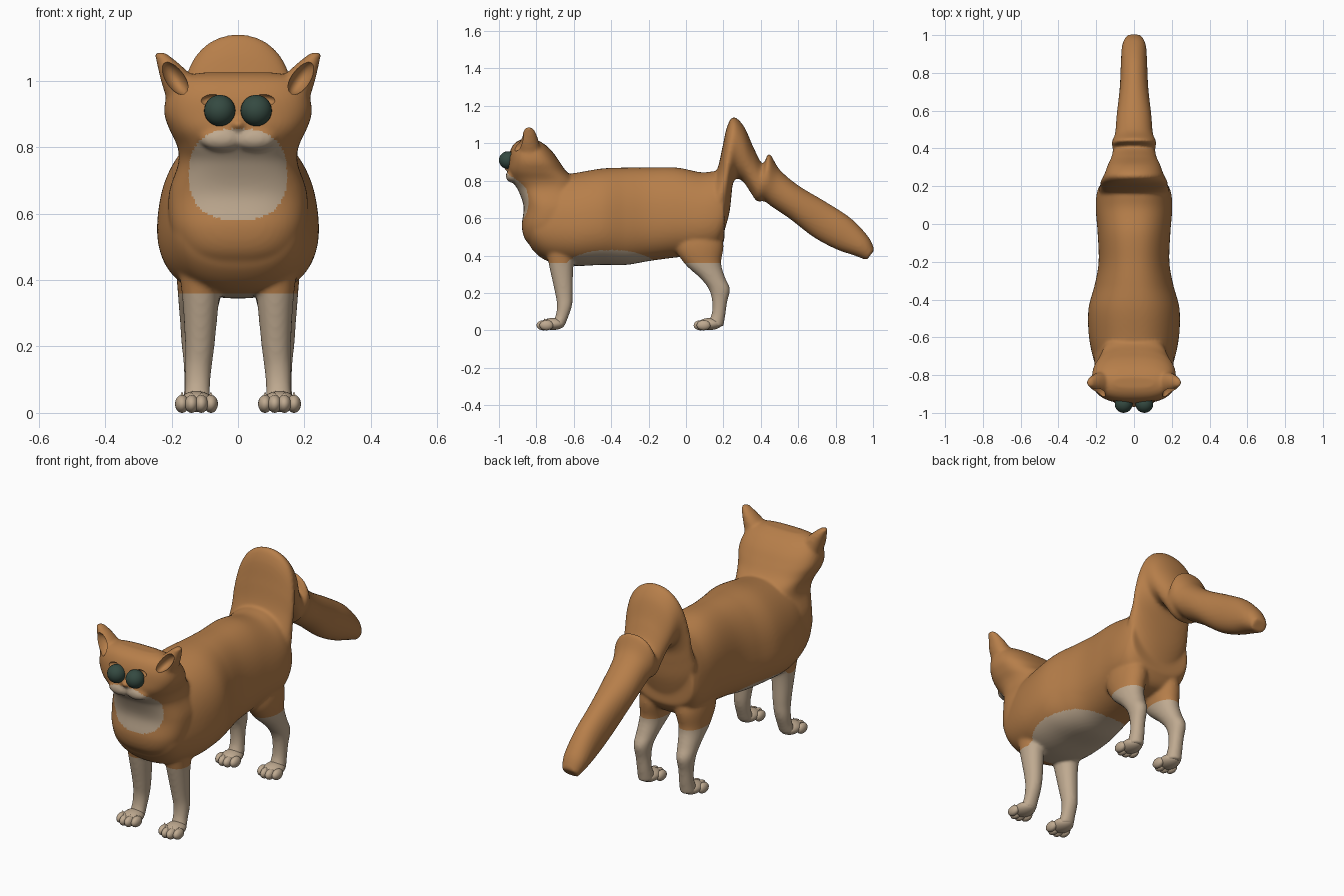
import bpy, bmesh, math
from mathutils import Matrix, Vector

default = bpy.data.objects.get("Cube")
if default:
    bpy.data.objects.remove(default, do_unlink=True)


def material(name, rgb):
    mat = bpy.data.materials.new(name)
    mat.use_nodes = True
    mat.diffuse_color = (*rgb, 1)
    mat.node_tree.nodes["Principled BSDF"].inputs["Base Color"].default_value = (*rgb, 1)
    return mat


ginger = material("ginger fur", (0.47, 0.21, 0.068))
cream = material("cream fur", (0.52, 0.40, 0.28))
eye_green = material("dark green eye", (0.035, 0.068, 0.053))


def spline(a, b, c, d, t):
    """Catmull-Rom blend between b and c."""
    return 0.5 * (2 * b + (c - a) * t + (2 * a - 5 * b + 4 * c - d) * t * t
                  + (3 * b - a - 3 * c + d) * t ** 3)


def loft(bm, sections, power=2.3, pear=0.0, side=1, steps=8, count=64):
    """Skin rings given as (y, z) of two opposite edge points, half width, centre x."""
    rows = [tuple(s) + (0.0,) * (6 - len(s)) for s in sections]
    path = []
    for i in range(len(rows) - 1):
        near = [rows[max(i - 1, 0)], rows[i], rows[i + 1], rows[min(i + 2, len(rows) - 1)]]
        for k in range(steps):
            path.append([spline(*vals, k / steps) for vals in zip(*near)])
    path.append(rows[-1])
    rings = []
    for ya, za, yb, zb, half, cx in path:
        mid = Vector((cx * side, (ya + yb) / 2, (za + zb) / 2))
        axis = Vector((0, (ya - yb) / 2, (za - zb) / 2))
        ring = []
        for j in range(count):
            angle = math.tau * j / count
            c, s = [math.copysign(abs(f(angle)) ** (2 / power), f(angle))
                    for f in (math.cos, math.sin)]
            ring.append(bm.verts.new(mid + axis * c + Vector((half * s * (1 - pear * c), 0, 0))))
        rings.append(ring)
    faces = [bm.faces.new(rings[0]), bm.faces.new(rings[-1])]
    for low, high in zip(rings, rings[1:]):
        for j in range(count):
            k = (j + 1) % count
            faces.append(bm.faces.new((low[j], low[k], high[k], high[j])))
    bmesh.ops.recalc_face_normals(bm, faces=faces)


def ellipsoid(bm, centre, radii, tilt=0.0):
    place = (Matrix.Translation(centre) @ Matrix.Rotation(tilt, 4, 'Y')
             @ Matrix.Diagonal((*radii, 1)))
    bmesh.ops.create_uvsphere(bm, u_segments=24, v_segments=14, radius=1, matrix=place)


def finish(bm, name, *mats):
    mesh = bpy.data.meshes.new(name)
    bm.to_mesh(mesh)
    bm.free()
    for mat in mats:
        mesh.materials.append(mat)
    obj = bpy.data.objects.new(name, mesh)
    bpy.context.collection.objects.link(obj)
    return obj


def smooth(obj, angle=0.9):
    bpy.ops.object.select_all(action='DESELECT')
    obj.select_set(True)
    bpy.context.view_layer.objects.active = obj
    bpy.ops.object.shade_smooth_by_angle(angle=angle)


# Torso: y, underside, back line, half width
torso = [(-.85, .50, .68, .10), (-.82, .43, .76, .17), (-.74, .37, .82, .205),
         (-.60, .345, .84, .235), (-.45, .35, .865, .238), (-.32, .35, .87, .205),
         (-.20, .37, .87, .185), (-.05, .39, .87, .19), (.08, .40, .845, .2),
         (.16, .42, .85, .195), (.205, .48, .83, .18)]
bm = bmesh.new()
loft(bm, [(y, top, y, low, w) for y, low, top, w in torso], 2.3, 0.12)

# Neck and head: height, face, nape, half width
head = [(.44, -.82, -.60, .12), (.49, -.862, -.57, .175), (.56, -.878, -.55, .205),
        (.66, -.868, -.56, .208), (.75, -.898, -.57, .18), (.80, -.932, -.59, .182),
        (.85, -.952, -.64, .205), (.90, -.95, -.675, .222), (.95, -.943, -.71, .216),
        (.99, -.925, -.75, .195), (1.012, -.90, -.785, .165), (1.024, -.87, -.81, .11)]
loft(bm, [(face, z, nape, z, w) for z, face, nape, w in head], 2.6)

# Raised rump and hanging tail: upper edge, lower edge, half width
tail = [(.08, .70, .19, .48, .17), (.13, .78, .23, .62, .185), (.17, .87, .243, .72, .18),
        (.195, .98, .25, .78, .178),
        (.22, 1.09, .265, .81, .168), (.255, 1.14, .28, .81, .155), (.31, 1.09, .31, .79, .14),
        (.36, .98, .35, .73, .12), (.41, .89, .38, .69, .112), (.445, .945, .42, .69, .118),
        (.50, .86, .46, .66, .10), (.60, .775, .55, .60, .092), (.75, .685, .68, .50, .076),
        (.88, .60, .80, .435, .07), (.975, .50, .90, .40, .064), (1.008, .43, .965, .375, .045)]
loft(bm, tail, 2.1)

# Muzzle, legs and ears
ellipsoid(bm, (0, -.952, .868), (.022, .022, .016))
front_leg = [(.50, -.76, -.56, .075, .115), (.36, -.735, -.60, .057, .112),
             (.20, -.70, -.605, .044, .115), (.13, -.69, -.61, .04, .12),
             (.07, -.70, -.63, .038, .122), (.02, -.73, -.65, .042, .124)]
back_leg = [(.60, -.01, .17, .07, .09), (.46, -.06, .20, .08, .105), (.36, -.01, .188, .066, .115),
            (.28, .075, .21, .053, .122), (.22, .122, .235, .044, .127), (.15, .14, .22, .037, .127),
            (.08, .135, .21, .037, .125), (.02, .10, .20, .042, .125)]
ear = [(.93, -.895, -.77, .055, .155), (1.0, -.895, -.785, .052, .18),
       (1.05, -.875, -.80, .034, .21), (1.085, -.86, -.82, .016, .236)]
for side in (1, -1):
    ellipsoid(bm, (side * .05, -.928, .825), (.065, .036, .036))
    for limb in (front_leg, back_leg, ear):
        loft(bm, [(a, z, b, z, w, cx) for z, a, b, w, cx in limb], 2.1, side=side)
body = finish(bm, "body")

# Hollows for the ears and the eye sockets
bm = bmesh.new()
for side in (1, -1):
    ellipsoid(bm, (side * .192, -.9, 1.01), (.03, .06, .06), side * .6)
    ellipsoid(bm, (side * .083, -.965, .943), (.037, .045, .02), side * .15)
cutter = finish(bm, "hollow_cutter")
cutter.hide_render = True

# Fuse the skin into one surface
remesh = body.modifiers.new("fuse", 'REMESH')
remesh.mode = 'VOXEL'
remesh.voxel_size = 0.008
relax = body.modifiers.new("relax", 'SMOOTH')
relax.factor, relax.iterations = 0.5, 10
hollow = body.modifiers.new("hollow", 'BOOLEAN')
hollow.operation, hollow.object = 'DIFFERENCE', cutter
bpy.context.view_layer.update()
fused = bpy.data.meshes.new_from_object(body.evaluated_get(bpy.context.evaluated_depsgraph_get()))
body.modifiers.clear()
bpy.data.objects.remove(cutter, do_unlink=True)
fused.materials.clear()
for mat in (ginger, cream):
    fused.materials.append(mat)


# Cream stockings, belly and bib
def is_cream(p):
    bib = abs(p.x / .147) ** 2.5 + abs((p.z - .718) / .138) ** 2.5 < 1 and p.y < -.78
    belly = ((p.y + .4) / .25) ** 2 + ((p.z - .33) / .1) ** 2 < 1
    return p.z < .36 or bib or belly


bm = bmesh.new()
bm.from_mesh(fused)
bmesh.ops.bisect_plane(bm, geom=bm.verts[:] + bm.edges[:] + bm.faces[:], dist=1e-5,
                       plane_co=(0, 0, .36), plane_no=(0, 0, 1))
for face in bm.faces:
    face.material_index = int(is_cream(face.calc_center_median()))
bm.to_mesh(fused)
bm.free()
body.data = fused
smooth(body)

# Paws with four toes and small tufts, then the eyes
for side, label in ((1, "left"), (-1, "right")):
    for name, toe_y in (("front", -.762), ("back", .078)):
        bm = bmesh.new()
        cx = side * .125
        ellipsoid(bm, (cx, toe_y + .05, .034), (.05, .064, .032))
        for k in (-1.5, -.5, .5, 1.5):
            x, y = cx + k * .029, toe_y + (.016 if abs(k) > 1 else 0)
            ellipsoid(bm, (x, y, .027), (.021, .037, .027))
            if name == "front":
                place = Matrix.Translation((x, y + .008, .05)) @ Matrix.Rotation(.35, 4, 'X')
                bmesh.ops.create_cone(bm, cap_ends=True, segments=8, radius1=.013, radius2=0,
                                      depth=.03, matrix=place)
        smooth(finish(bm, f"{name}_{label}_paw", cream))
    bm = bmesh.new()
    ellipsoid(bm, (side * .055, -.953, .91), (.047, .047, .047))
    smooth(finish(bm, f"{label}_eye", eye_green))
